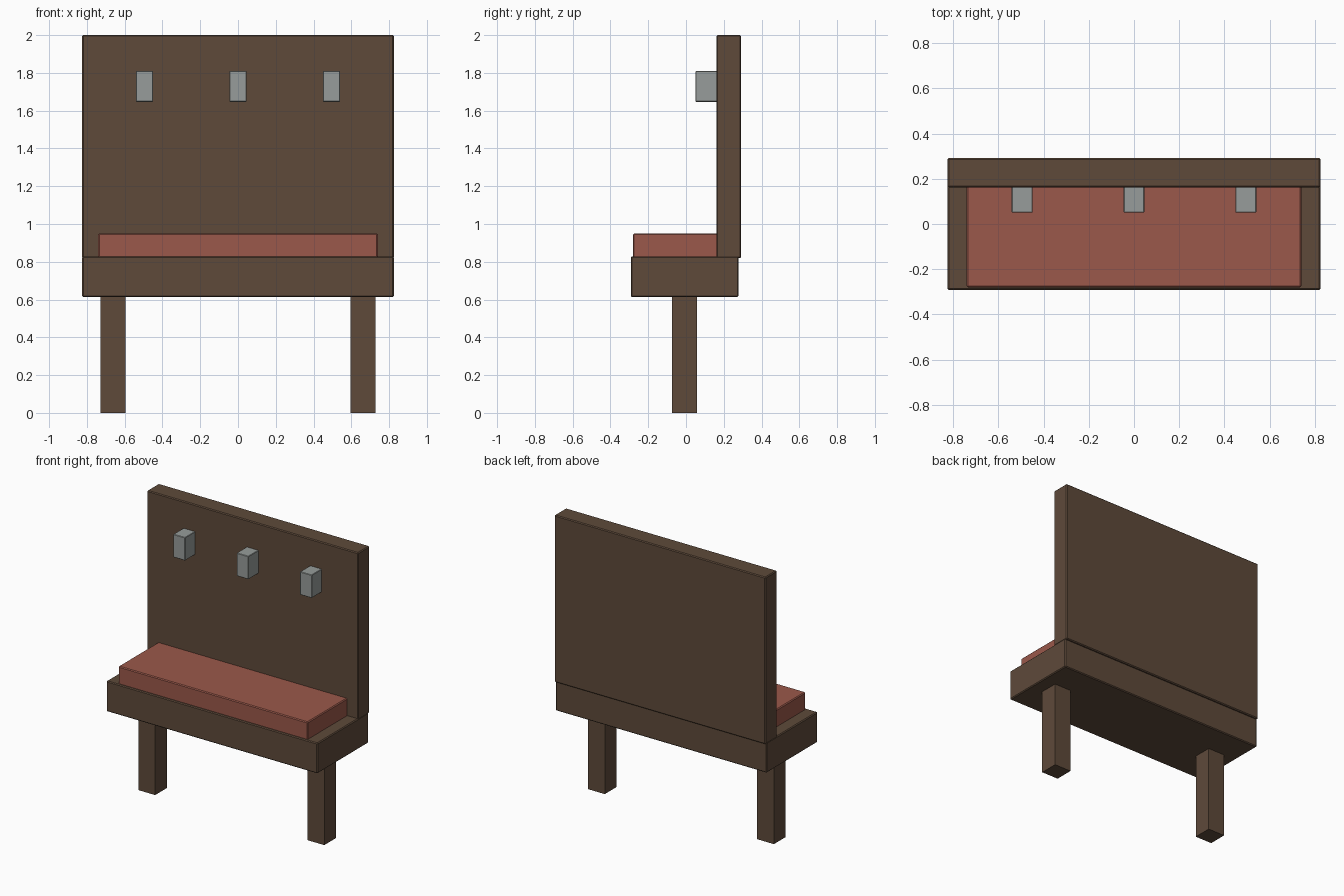
import bpy
import bmesh
from mathutils import Vector

if "Cube" in bpy.data.objects:
    bpy.data.objects.remove(bpy.data.objects["Cube"])


def material(name, rgb):
    m = bpy.data.materials.new(name)
    m.diffuse_color = (*rgb, 1.0)
    m.use_nodes = True
    m.node_tree.nodes["Principled BSDF"].inputs["Base Color"].default_value = m.diffuse_color
    return m


WOOD = material("dark wood", (0.112, 0.068, 0.042))
FABRIC = material("red cushion", (0.325, 0.098, 0.069))
METAL = material("grey metal", (0.310, 0.335, 0.325))


def box(name, lo, hi, mat, bevel=0.0):
    """Axis-aligned box between two corners, with an optional small chamfer."""
    lo, hi = Vector(lo), Vector(hi)
    size, mid = hi - lo, (hi + lo) / 2
    bm = bmesh.new()
    bmesh.ops.create_cube(bm, size=1.0)
    bmesh.ops.scale(bm, vec=size, verts=bm.verts)
    mesh = bpy.data.meshes.new(name)
    bm.to_mesh(mesh)
    bm.free()
    mesh.materials.append(mat)
    ob = bpy.data.objects.new(name, mesh)
    ob.location = mid
    bpy.context.collection.objects.link(ob)
    if bevel:
        mod = ob.modifiers.new("edge chamfer", 'BEVEL')
        mod.width = bevel
        mod.segments = 1
    return ob


# Bench base, back panel and cushion
box("seat_base", (-0.825, -0.292, 0.613), (0.825, 0.278, 0.828), WOOD, 0.006)
box("back_panel", (-0.825, 0.162, 0.82), (0.825, 0.292, 2.0), WOOD, 0.006)
box("seat_cushion", (-0.74, -0.28, 0.80), (0.74, 0.18, 0.95), FABRIC, 0.006)

# Two legs, one per side
for side, x in (("left", -0.661), ("right", 0.661)):
    box(side + "_leg", (x - 0.066, -0.075, 0.0), (x + 0.066, 0.057, 0.63), WOOD)

# Row of three coat pegs on the back panel
for side, x in (("left", -0.495), ("middle", 0.0), ("right", 0.495)):
    box(side + "_peg", (x - 0.046, 0.05, 1.647), (x + 0.046, 0.18, 1.81), METAL, 0.003)
